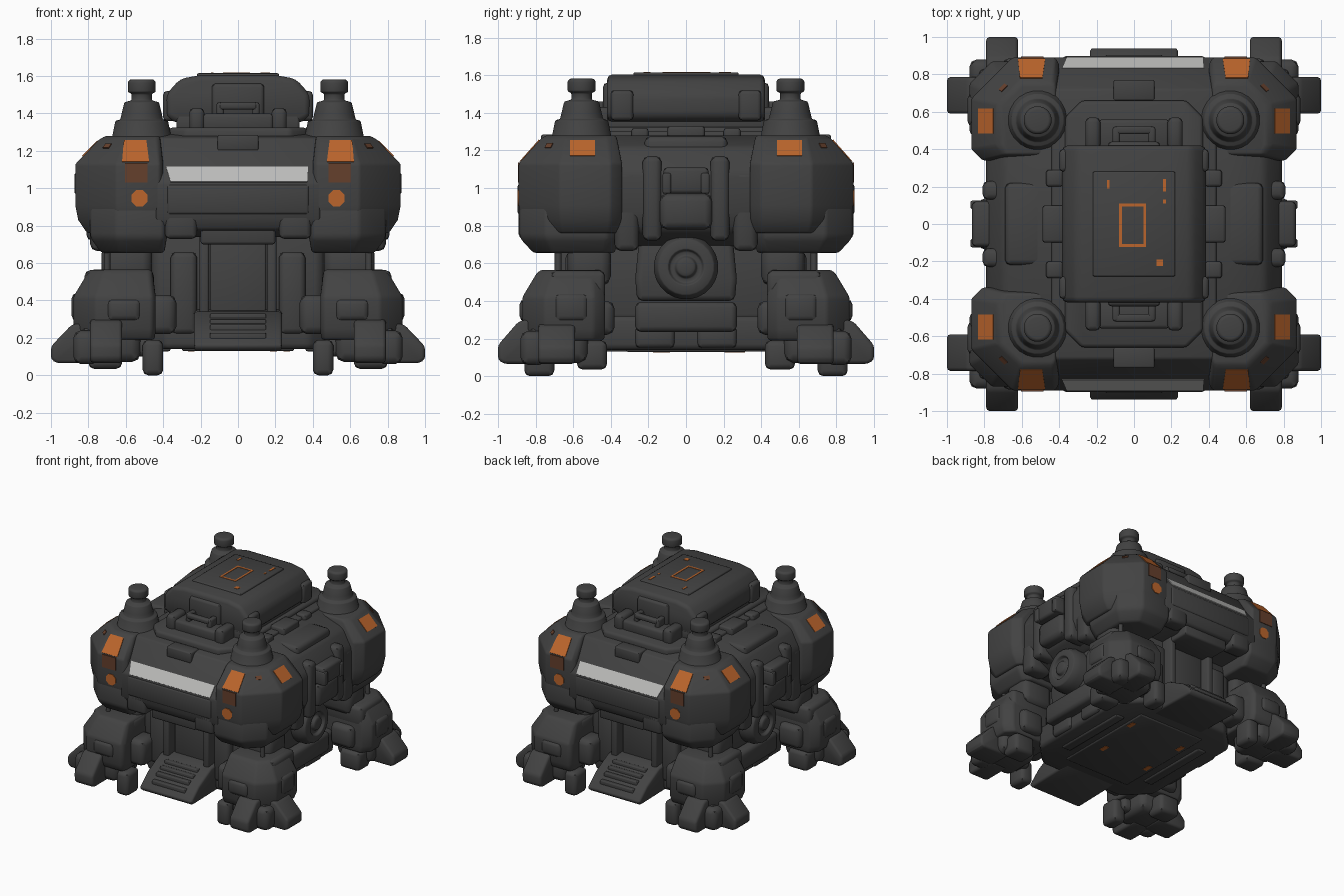
import bpy, bmesh, math
from mathutils import Vector

if "Cube" in bpy.data.objects:
    bpy.data.objects.remove(bpy.data.objects["Cube"])


def material(name, rgb):
    m = bpy.data.materials.new(name)
    m.diffuse_color = (*rgb, 1)
    m.use_nodes = True
    m.node_tree.nodes["Principled BSDF"].inputs["Base Color"].default_value = m.diffuse_color
    return m


GREY = material("dark_grey", (0.055, 0.055, 0.055))
ORANGE = material("orange", (0.5, 0.13, 0.025))
BROWN = material("faded_orange", (0.13, 0.05, 0.025))
WHITE = material("light_strip", (0.5, 0.5, 0.49))


def loft(name, rings, bevel=0.02, mirror="", mat=GREY):
    """Skin closed rings of 3D points, cap the ends, round the edges, mirror."""
    bm = bmesh.new()
    loops = [[bm.verts.new(p) for p in r] for r in rings]
    n = len(loops[0])
    for a, b in zip(loops, loops[1:]):
        for i in range(n):
            j = (i + 1) % n
            bm.faces.new((a[i], a[j], b[j], b[i]))
    bm.faces.new(loops[0])
    bm.faces.new(loops[-1])
    bmesh.ops.recalc_face_normals(bm, faces=bm.faces)
    if bevel:
        sharp = [e for e in bm.edges if e.calc_face_angle(0) > math.radians(28)]
        bmesh.ops.bevel(bm, geom=sharp, offset=bevel, segments=2, profile=0.5,
                        affect='EDGES', clamp_overlap=True)
    me = bpy.data.meshes.new(name)
    bm.to_mesh(me)
    bm.free()
    me.materials.append(mat)
    ob = bpy.data.objects.new(name, me)
    bpy.context.collection.objects.link(ob)
    bpy.ops.object.select_all(action='DESELECT')
    ob.select_set(True)
    bpy.context.view_layer.objects.active = ob
    bpy.ops.object.shade_smooth_by_angle(angle=math.radians(46))
    if mirror:
        mod = ob.modifiers.new("Mirror", 'MIRROR')
        mod.use_axis = ("x" in mirror, "y" in mirror, False)
        mod.use_mirror_merge = False
    return ob


def prism(name, pts, axis, a, b, **kw):
    """Extrude a 2D profile along an axis from a to b."""
    put = {"x": lambda p, t: (t, p[0], p[1]), "y": lambda p, t: (p[0], t, p[1]),
           "z": lambda p, t: (p[0], p[1], t)}[axis]
    return loft(name, [[put(p, t) for p in pts] for t in (a, b)], **kw)


def box(name, x, y, z, **kw):
    return prism(name, [(x[0], y[0]), (x[1], y[0]), (x[1], y[1]), (x[0], y[1])], "z", *z, **kw)


def both(half):
    """Complete a half profile by reflecting its first coordinate."""
    return half + [(-u, v) for u, v in reversed(half)]


def lathe(name, centre, axis, prof, n=24, **kw):
    rings = []
    for r, h in prof:
        ring = []
        for i in range(n):
            t = 2 * math.pi * (i + 0.5) / n
            u, v = r * math.cos(t), r * math.sin(t)
            o = {"x": (h, u, v), "y": (u, h, v), "z": (u, v, h)}[axis]
            ring.append(Vector(centre) + Vector(o))
        rings.append(ring)
    return loft(name, rings, **kw)


def pod(name, centre, outer, inner, cut, levels, **kw):
    """Block with a cut outer corner; its outer sides are scaled at each level."""
    (cx, cy), (hx, hy), (ix, iy) = centre, outer, inner
    o = [(hx, -iy + .06), (hx, hy - cut), (hx - cut, hy), (-ix + .02, hy),
         (-ix, hy - .04), (-ix, -iy + .06), (-ix + .06, -iy), (hx - .06, -iy)]

    def part(v, s):
        return v * s if v > 0 else v * (0.75 + 0.25 * s)
    return loft(name, [[(cx + part(x, s), cy + part(y, s), z) for x, y in o] for z, s in levels], **kw)


def plate(name, quad, mat, mirror="xy"):
    n = (Vector(quad[1]) - Vector(quad[0])).cross(Vector(quad[2]) - Vector(quad[0])).normalized() * 0.0045
    return loft(name, [[Vector(p) + n for p in quad], [Vector(p) - n for p in quad]],
                bevel=0, mirror=mirror, mat=mat)


# Upper hull: long shell and cross shell
prism("hull_front_back", both([(-.74, .74), (-.86, .78), (-.89, .84), (-.89, 1.03), (-.72, 1.27), (-.5, 1.3)]),
      "x", -.44, .44, bevel=.012)
prism("hull_sides", both([(.6, .69), (.75, .77), (.79, .87), (.79, 1.09), (.7, 1.22), (.5, 1.28)]),
      "y", -.5, .5, bevel=.03)

# Corner pods with lower skirts and stepped turrets
pod("corner_pod", (.55, .6), (.32, .29), (.15, .26), .22,
    [(.76, .8), (.83, .95), (.91, 1), (1.13, 1), (1.26, .6), (1.28, .5)], bevel=.02, mirror="xy")
pod("pod_skirt", (.58, .62), (.21, .265), (.2, .26), .14,
    [(.655, .72), (.73, .98), (.76, 1), (.92, 1)], bevel=.02, mirror="xy")
lathe("turret", (.515, .555, 0), "z",
      [(.19, 1.24), (.158, 1.28), (.142, 1.36), (.115, 1.368), (.108, 1.4), (.093, 1.46), (.055, 1.47),
       (.055, 1.505), (.075, 1.515), (.075, 1.57), (.062, 1.582)], bevel=.006, mirror="xy")

# Orange markings on the pods
plate("marking_front", [(.475, .881, 1.14), (.62, .881, 1.14), (.61, .779, 1.255), (.49, .779, 1.255)], ORANGE)
plate("marking_front_lower", [(.485, .89, 1.03), (.605, .89, 1.03), (.605, .89, 1.135), (.485, .89, 1.135)], BROWN)
plate("marking_side", [(.83, .485, 1.171), (.83, .618, 1.171), (.75, .618, 1.252), (.75, .485, 1.252)], ORANGE)
plate("marking_corner", [(.69, .75, 1.214), (.722, .718, 1.214), (.707, .706, 1.237), (.675, .738, 1.237)], BROWN)
lathe("marking_dot", (.527, .89, .947), "y", [(.047, -.003), (.047, .005)], n=8, bevel=0, mirror="xy", mat=ORANGE)

# Light strips on the front and back slopes
plate("light_strip", [(-.36, -.889, 1.033), (.37, -.889, 1.033), (.375, -.831, 1.115), (-.385, -.831, 1.115)],
      WHITE, mirror="y")

# Front and back brow over the doors
box("brow_bar", (-.38, .38), (.8, .897), (.86, 1.02), bevel=.015, mirror="y")
box("brow_cheek", (.22, .39), (.76, .89), (.73, .9), bevel=.025, mirror="xy")
box("door_lintel", (-.2, .2), (.6, .84), (.7, .84), bevel=.015, mirror="y")

# Side panels: ribs, hatch and sill
box("side_rib", (.6, .81), (.13, .23), (.72, 1.17), bevel=.03, mirror="xy")
box("side_rib_outer", (.6, .79), (.25, .38), (.665, 1.1), bevel=.035, mirror="xy")
box("side_hatch", (.7, .865), (-.12, .12), (.97, 1.11), bevel=.02, mirror="x")
box("side_hatch_lug", (.7, .875), (.08, .125), (.97, 1.08), bevel=.01, mirror="xy")
box("side_sill", (.6, .83), (-.14, .14), (.78, .97), bevel=.04, mirror="x")
box("side_top_step", (.42, .69), (-.22, .22), (1.15, 1.275), bevel=.03, mirror="x")

# Roof deck, rails and handles
prism("roof_deck", both([(.28, -.66), (.37, -.57), (.37, .57), (.28, .66)]), "z", 1.24, 1.325, bevel=.02)
box("roof_bracket", (.36, .49), (-.1, .1), (1.25, 1.33), bevel=.015, mirror="x")
box("roof_bracket_end", (.38, .47), (.2, .29), (1.25, 1.32), bevel=.015, mirror="xy")
box("deck_rail", (.18, .26), (.4, .57), (1.3, 1.43), bevel=.025, mirror="xy")
box("deck_step", (-.19, .19), (.4, .56), (1.3, 1.4), bevel=.02, mirror="y")
box("handle_post", (.075, .115), (.42, .52), (1.37, 1.46), bevel=.012, mirror="xy")
box("handle_bar", (-.1, .1), (.48, .525), (1.42, 1.46), bevel=.012, mirror="y")
box("deck_plate", (-.11, .11), (.66, .77), (1.2, 1.285), bevel=.01, mirror="y")

# Roof box with side ridges and a painted outline
box("roof_box_base", (-.33, .33), (-.42, .42), (1.3, 1.4), bevel=.015)
prism("roof_box", both([(.32, 1.345), (.385, 1.38), (.385, 1.5), (.31, 1.585), (.2, 1.605)]), "y", -.42, .42, bevel=.03)
box("roof_box_panel", (-.22, .22), (-.28, .28), (1.56, 1.615), bevel=.008)
box("roof_box_clamp", (.3, .4), (.28, .4), (1.36, 1.52), bevel=.02, mirror="xy")
box("roof_box_clasp", (-.14, .14), (.38, .44), (1.38, 1.56), bevel=.02, mirror="y")
for i, (x0, x1, y0, y1) in enumerate([(-.08, .065, .094, .11), (-.08, .065, -.124, -.108),
                                      (-.08, -.065, -.11, .096), (.05, .065, -.11, .096), (.155, .172, .175, .24),
                                      (.12, .155, -.225, -.19), (-.145, -.13, .19, .235), (.155, .17, .11, .13)]):
    box(f"roof_outline_{i}", (x0, x1), (y0, y1), (1.611, 1.618), bevel=0, mat=ORANGE)

# Lower body: belly tub and core
belly = both([(.38, -.62), (.56, -.44), (.56, .44), (.38, .62)])
prism("belly_tub", belly, "z", .14, .32, bevel=.03)
box("belly_core", (-.46, .46), (-.58, .58), (.28, .78), bevel=.05)
box("belly_plate", (-.3, .3), (-.44, .44), (.13, .16), bevel=.01)
box("belly_skid", (.36, .44), (-.32, .32), (.128, .17), bevel=.012, mirror="x")
for i, (x, y) in enumerate([(.26, .28), (-.25, .24), (-.25, -.14), (.19, -.12)]):
    box(f"belly_mark_{i}", (x - .018, x + .018), (y - .035, y + .035), (.127, .133), bevel=0, mat=ORANGE)

# Doors and ramps at both ends
box("door", (-.15, .15), (.5, .61), (.3, .74), bevel=.01, mirror="y")
box("door_post", (.155, .205), (.54, .68), (.26, .76), bevel=.012, mirror="xy")
box("door_buttress", (.22, .36), (.5, .64), (.22, .66), bevel=.03, mirror="xy")
prism("ramp", [(.5, .14), (.92, .13), (.945, .16), (.84, .255), (.68, .34), (.5, .36)], "x", -.235, .235,
      bevel=.015, mirror="y")
for i, (y, z) in enumerate([(.885, .217), (.835, .262), (.78, .29), (.725, .32)]):
    box(f"ramp_slat_{i}", (-.15, .15), (y - .018, y + .018), (z - .03, z + .01), bevel=.006, mirror="y")

# Round hubs on both flanks with their brackets
lathe("side_hub", (0, 0, .58), "x", [(.17, .4), (.172, .66), (.15, .715), (.095, .725), (.085, .7),
                                      (.06, .7), (.05, .725), (.03, .73)], bevel=.006, mirror="x")
prism("hub_bracket", both([(.26, .4), (.27, .52), (.25, .72), (.12, .76)]), "x", .4, .6, bevel=.03, mirror="x")
box("flank_block", (.4, .65), (-.27, .27), (.235, .395), bevel=.03, mirror="x")
box("flank_foot", (.4, .58), (.06, .27), (.15, .27), bevel=.025, mirror="xy")

# Legs: hip, knee block, braces and piston
box("hip", (.46, .73), (.4, .63), (.48, .7), bevel=.05, mirror="xy")
pod("knee_block", (.64, .63), (.24, .24), (.2, .2), .12,
    [(.19, .9), (.25, 1), (.42, 1), (.54, .7), (.565, .6)], bevel=.025, mirror="xy")
box("knee_cap", (.45, .82), (.43, .72), (.4, .562), bevel=.03, mirror="xy")
box("knee_pad_front", (.52, .7), (.78, .885), (.29, .41), bevel=.03, mirror="xy")
box("knee_pad_side", (.78, .89), (.52, .7), (.29, .44), bevel=.03, mirror="xy")
box("inner_brace_front", (.33, .48), (.56, .76), (.22, .43), bevel=.04, mirror="xy")
box("inner_brace_side", (.56, .76), (.38, .5), (.22, .4), bevel=.04, mirror="xy")
lathe("piston", (.7, .68, 0), "z", [(.018, .5), (.018, .7)], n=10, bevel=0, mirror="xy")

# Feet: ankle and four toes in a cross
box("ankle", (.52, .84), (.52, .84), (.07, .27), bevel=.05, mirror="xy")
toe = [(.74, .065), (.97, .065), (1.0, .085), (1.0, .155), (.89, .27), (.82, .285), (.74, .28)]
prism("toe_side", toe, "y", .59, .785, bevel=.03, mirror="xy")
prism("toe_end", [(u, v * 1.1 - .006) for u, v in toe], "x", .62, .79, bevel=.03, mirror="xy")
box("toe_inner_end", (.4, .51), (.7, .86), (0, .19), bevel=.03, mirror="xy")
box("toe_inner_side", (.62, .8), (.42, .58), (.035, .19), bevel=.03, mirror="xy")
box("toe_link", (.46, .6), (.66, .8), (.1, .2), bevel=.03, mirror="xy")
box("toe_corner", (.74, .88), (.74, .88), (.06, .24), bevel=.04, mirror="xy")
